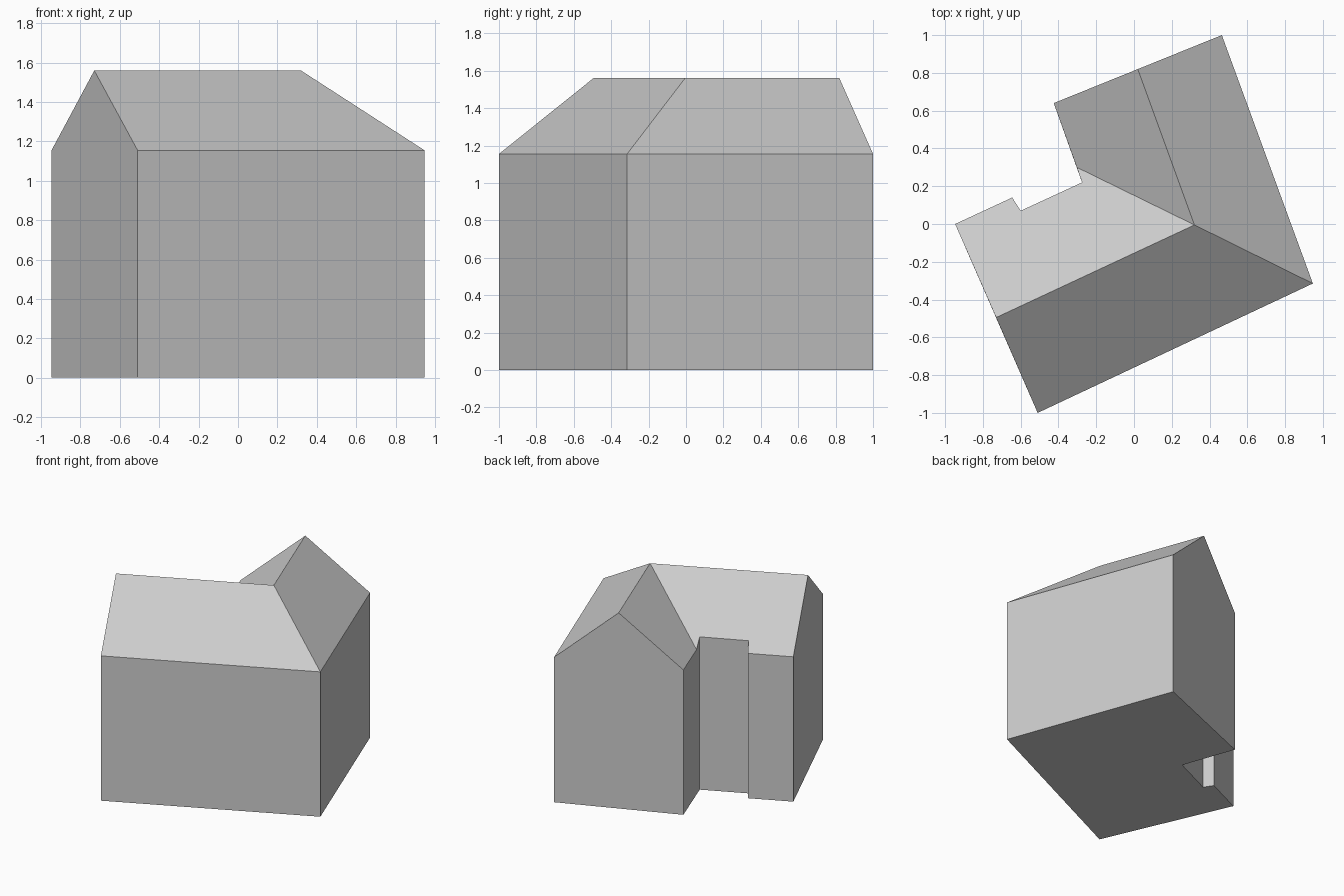
import bpy
from mathutils import Vector

default = bpy.data.objects.get("Cube")
if default:
    bpy.data.objects.remove(default)

EAVE, RIDGE = 1.155, 1.56

grey = bpy.data.materials.new("light grey")
grey.use_nodes = True
grey.diffuse_color = (0.6, 0.6, 0.6, 1)
grey.node_tree.nodes["Principled BSDF"].inputs["Base Color"].default_value = grey.diffuse_color

# Footprint corners, counter-clockwise
plan = {
    "front": (-0.51, -1.0), "right": (0.947, -0.315), "back": (0.465, 1.0),
    "wing": (-0.425, 0.64), "inner": (-0.275, 0.22), "recess": (-0.60, 0.07),
    "step": (-0.645, 0.14), "left": (-0.947, 0.0),
}
# Ridge ends, ridge corner and foot of the valley
ridge = {"gable_left": (-0.73, -0.495), "hip": (0.32, -0.005), "gable_back": (0.02, 0.82)}
valley = (-0.303, 0.30)


def point(xy, z):
    return Vector((*xy, z))


ground = {name: point(xy, 0) for name, xy in plan.items()}
top = {name: point(xy, EAVE) for name, xy in plan.items()}
top.update({name: point(xy, RIDGE) for name, xy in ridge.items()})
top["valley"] = point(valley, EAVE)

# The recessed wall rises to meet the slope of the roof
slope = (top["hip"] - top["gable_left"]).cross(top["left"] - top["gable_left"])
for name in ("inner", "recess"):
    offset = ground[name] - top["left"]
    top[name].z = -(slope.x * offset.x + slope.y * offset.y) / slope.z + EAVE


def build(name, polygons):
    verts, faces = [], []
    for poly in polygons:
        faces.append(range(len(verts), len(verts) + len(poly)))
        verts += poly
    mesh = bpy.data.meshes.new(name)
    mesh.from_pydata(verts, [], [tuple(f) for f in faces])
    mesh.materials.append(grey)
    mesh.validate()
    obj = bpy.data.objects.new(name, mesh)
    bpy.context.collection.objects.link(obj)
    return obj


# Walls, with an extra top point where a gable or the valley meets them
peaks = {"left": "gable_left", "back": "gable_back", "wing": "valley"}
names = list(plan)
walls = []
for a, b in zip(names, names[1:] + names[:1]):
    wall = [ground[a], ground[b], top[b]]
    if a in peaks:
        wall.append(top[peaks[a]])
    walls.append(wall + [top[a]])
build("walls", walls)

# Floor
build("floor", [[ground[n] for n in reversed(names)]])

# Four roof slopes: front, side, wing and rear
slopes = [
    ("front", "right", "hip", "gable_left"),
    ("right", "back", "gable_back", "hip"),
    ("wing", "valley", "hip", "gable_back"),
    ("left", "gable_left", "hip", "valley", "inner", "recess", "step"),
]
build("roof", [[top[n] for n in s] for s in slopes])
